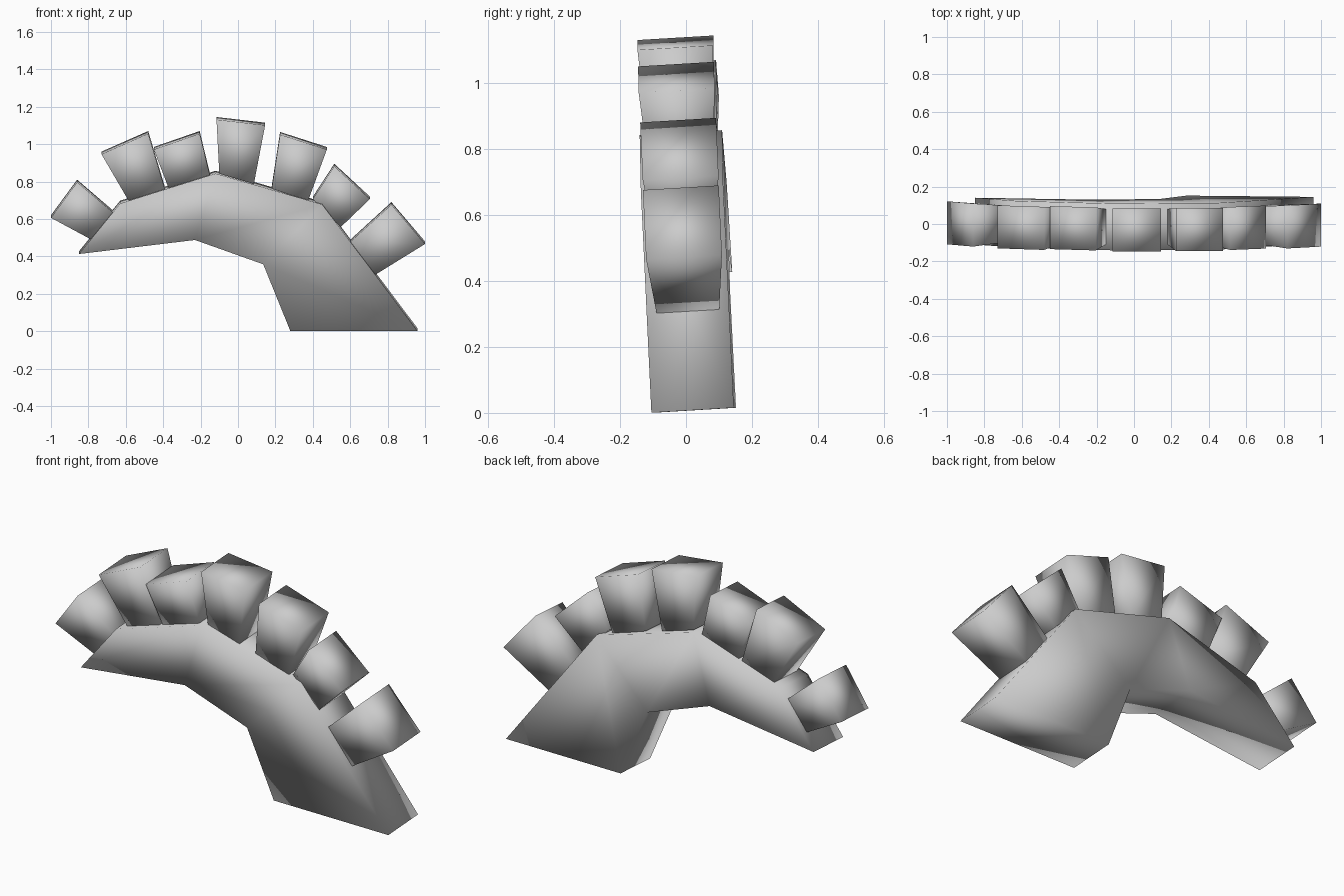
import bpy, bmesh

if "Cube" in bpy.data.objects:
    bpy.data.objects.remove(bpy.data.objects["Cube"], do_unlink=True)

grey = bpy.data.materials.new("plain_grey")
grey.use_nodes = True
colour = (0.6, 0.6, 0.6, 1)
grey.diffuse_color = colour
grey.node_tree.nodes["Principled BSDF"].inputs["Base Color"].default_value = colour

LEAN = 0.06  # the whole piece leans slightly forward


def place(x, z, y):
    """Put a point of the upright layout into the leaning, slightly turned frame."""
    return (x, y + 0.03 - 0.055 * z - 0.01 * x, z + LEAN * y)


def loft(name, sections):
    """Smooth box-section body through (outer point, inner point, half depth) sections."""
    bm = bmesh.new()
    rings = []
    for (ox, oz), (ix, iz), d in sections:
        corners = ((ox, oz, -d), (ox, oz, d), (ix, iz, d), (ix, iz, -d))
        rings.append([bm.verts.new(place(*c)) for c in corners])
    for a, b in zip(rings, rings[1:]):
        for i in range(4):
            j = (i + 1) % 4
            bm.faces.new((a[i], a[j], b[j], b[i]))
    bm.faces.new(rings[0])
    bm.faces.new(rings[-1])
    bmesh.ops.recalc_face_normals(bm, faces=bm.faces)
    for f in bm.faces:
        f.smooth = True
    mesh = bpy.data.meshes.new(name)
    bm.to_mesh(mesh)
    bm.free()
    mesh.materials.append(grey)
    bpy.context.collection.objects.link(bpy.data.objects.new(name, mesh))


# Curved arch band: outer and inner edge at each bend
D = 0.125
loft("arch_band", [
    ((-0.63, 0.69), (-0.85, 0.42), D),
    ((-0.12, 0.85), (-0.23, 0.495), D),
    ((0.45, 0.685), (0.135, 0.365), D),
    ((0.96, 0.008), (0.28, 0.008), D),
])

# Flared blocks along the outer edge: tip corners, then base corners
blocks = [
    ((-1.0, 0.62), (-0.86, 0.81), (-0.78, 0.50), (-0.66, 0.64)),
    ((-0.73, 0.96), (-0.48, 1.07), (-0.585, 0.71), (-0.39, 0.77)),
    ((-0.45, 0.985), (-0.205, 1.07), (-0.37, 0.775), (-0.15, 0.845)),
    ((-0.115, 1.145), (0.145, 1.115), (-0.10, 0.855), (0.085, 0.80)),
    ((0.225, 1.065), (0.475, 0.985), (0.18, 0.775), (0.375, 0.71)),
    ((0.515, 0.895), (0.705, 0.72), (0.40, 0.72), (0.55, 0.57)),
    ((0.82, 0.69), (1.0, 0.48), (0.60, 0.49), (0.735, 0.315)),
]
for n, (t0, t1, b0, b1) in enumerate(blocks, 1):
    drop = lambda p: (p[0], p[1] - 0.007)
    loft(f"block_{n}", [(drop(t0), drop(t1), 0.115), (drop(b0), drop(b1), 0.095)])
